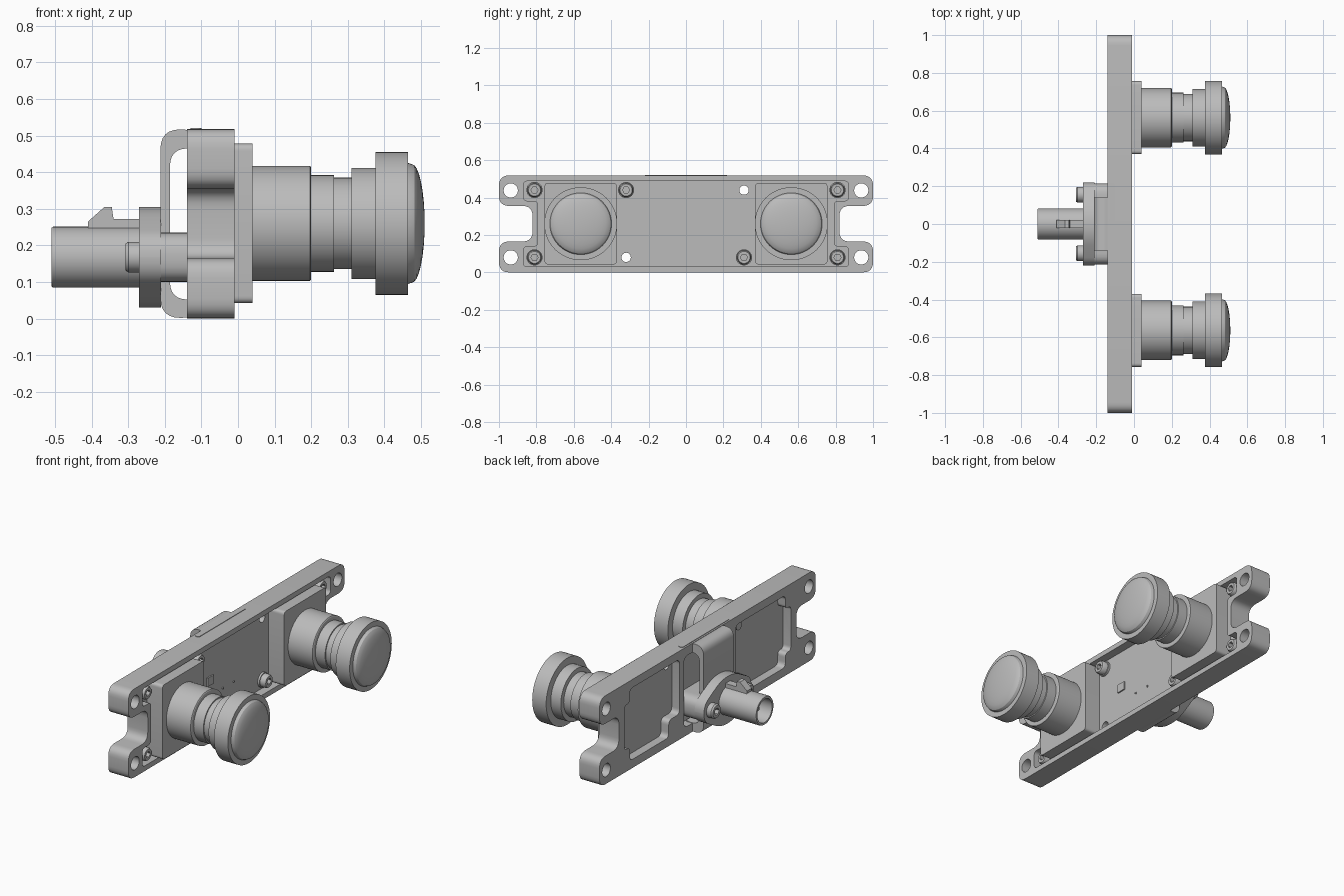
import bpy, bmesh, math
from mathutils import Vector

if "Cube" in bpy.data.objects:
    bpy.data.objects.remove(bpy.data.objects["Cube"], do_unlink=True)

grey = bpy.data.materials.new("plain_grey")
grey.use_nodes = True
grey.diffuse_color = (0.5, 0.5, 0.5, 1)
grey.node_tree.nodes["Principled BSDF"].inputs["Base Color"].default_value = (0.5, 0.5, 0.5, 1)


def finish(name, bm):
    bmesh.ops.recalc_face_normals(bm, faces=bm.faces[:])
    mesh = bpy.data.meshes.new(name)
    bm.to_mesh(mesh)
    bm.free()
    mesh.materials.append(grey)
    ob = bpy.data.objects.new(name, mesh)
    bpy.context.collection.objects.link(ob)
    return ob


def select(ob):
    bpy.ops.object.select_all(action='DESELECT')
    ob.select_set(True)
    bpy.context.view_layer.objects.active = ob


def smooth(ob):
    select(ob)
    bpy.ops.object.shade_smooth_by_angle(angle=math.radians(30))
    return ob


def rounded(points, radius, steps=6):
    """Round every corner of a closed outline."""
    out, n = [], len(points)
    for i in range(n):
        v = Vector(points[i])
        a, b = Vector(points[i - 1]) - v, Vector(points[(i + 1) % n]) - v
        r = min(radius, a.length * 0.49, b.length * 0.49)
        a, b = v + a.normalized() * r, v + b.normalized() * r
        for k in range(steps + 1):
            t = k / steps
            out.append(a * (1 - t) ** 2 + v * 2 * t * (1 - t) + b * t * t)
    return out


def prism(name, outline, lo, hi, axis="x"):
    """Extrude an outline: (y, z) along x, (x, z) along y or (x, y) along z."""
    place = {"x": lambda p, d: (d, p[0], p[1]), "y": lambda p, d: (p[0], d, p[1]),
             "z": lambda p, d: (p[0], p[1], d)}[axis]
    bm = bmesh.new()
    low = [bm.verts.new(place(p, lo)) for p in outline]
    high = [bm.verts.new(place(p, hi)) for p in outline]
    bm.faces.new(low)
    bm.faces.new(high)
    for i in range(len(low)):
        j = (i + 1) % len(low)
        bm.faces.new((low[i], low[j], high[j], high[i]))
    return finish(name, bm)


def rect(a0, a1, b0, b1):
    return [(a0, b0), (a1, b0), (a1, b1), (a0, b1)]


def circle(y, z, r, n=32):
    return [(y + r * math.cos(2 * math.pi * i / n), z + r * math.sin(2 * math.pi * i / n))
            for i in range(n)]


def lathe(name, profile, y, z, n=64):
    """Turn an (x, radius) profile about an axis parallel to x."""
    bm = bmesh.new()
    rings = []
    for x, r in profile:
        if r == 0:
            rings.append([bm.verts.new((x, y, z))])
        else:
            rings.append([bm.verts.new((x, p[0], p[1])) for p in circle(y, z, r, n)])
    for a, b in zip(rings, rings[1:]):
        for i in range(n):
            j = (i + 1) % n
            quad = [a[i % len(a)], a[j % len(a)], b[j % len(b)], b[i % len(b)]]
            bm.faces.new(list(dict.fromkeys(quad)))
    return smooth(finish(name, bm))


def cut(ob, cutters):
    for c in cutters:
        mod = ob.modifiers.new("cut", 'BOOLEAN')
        mod.operation, mod.solver, mod.object = 'DIFFERENCE', 'EXACT', c
        select(ob)
        bpy.ops.object.modifier_apply(modifier=mod.name)
        bpy.data.objects.remove(c, do_unlink=True)
    return smooth(ob)


def eared(y_in, y_out, z0, z1, z2, z3):
    """Long outline with a notch in both ends."""
    half = [(y_out, z0), (y_out, z1), (y_in, z1), (y_in, z2), (y_out, z2), (y_out, z3)]
    return half + [(-y, z) for y, z in reversed(half)]


# Mounting plate with front recess, rear pockets and through holes
floor, web_back, back = -0.06, -0.09, -0.14
plate = prism("mounting_plate", rounded(eared(0.82, 1, 0, 0.165, 0.355, 0.518), 0.055), back, -0.01)
cutters = [prism("recess", rounded(eared(0.79, 0.87, 0.03, 0.138, 0.382, 0.488), 0.025), floor, 0.1)]
for s in (-1, 1):
    pocket = [(s * 0.26, 0.15), (s * 0.36, 0.15), (s * 0.36, 0.05), (s * 0.72, 0.05), (s * 0.72, 0.13),
              (s * 0.77, 0.13), (s * 0.77, 0.39), (s * 0.72, 0.39), (s * 0.72, 0.47), (s * 0.26, 0.47)]
    cutters.append(prism("pocket", rounded(pocket, 0.03), -0.3, web_back))
    for z in (0.08, 0.438):
        cutters.append(prism("ear_hole", circle(s * 0.937, z, 0.038), -0.3, 0.1))
cutters.append(prism("middle_pocket", rounded(rect(-0.22, 0.22, 0.05, 0.465), 0.04), -0.3, web_back))
for y, z in ((0.31, 0.44), (-0.32, 0.08)):
    cutters.append(prism("dowel_hole", circle(y, z, 0.025, 24), -0.3, 0.1))
cut(plate, cutters)

# Small sensor window and pin holes on the recess floor
prism("sensor_frame", rect(-0.205, -0.15, 0.235, 0.285), floor - 0.01, floor + 0.008)
for y in (-0.055, 0.045):
    prism("pin", circle(y, 0.17, 0.006, 12), floor - 0.01, floor + 0.005)


# Socket head screws
def screw(name, x0, x1, y, z, r):
    """Head from x0 (seat) to x1 (top) with a hexagonal socket."""
    d = x1 - x0
    head = lathe(name, [(x0, 0), (x0, r), (x1 - d * 0.2, r), (x1, r * 0.85), (x1, 0)], y, z, 32)
    cut(head, [prism("socket", circle(y, z, r * 0.5, 6), x0 + d * 0.4, x1 + d)])


spots = [(y, z) for y in (-0.81, 0.81) for z in (0.08, 0.44)] + [(-0.32, 0.44), (0.31, 0.08)]
for y, z in spots:
    screw("plate_screw", floor - 0.005, -0.015, y, z, 0.038)
    lathe("screw_washer", [(floor, 0), (floor, 0.043), (floor + 0.012, 0.043), (floor + 0.012, 0)], y, z, 32)
    lathe("screw_tip", [(web_back + 0.005, 0), (web_back + 0.005, 0.026), (web_back - 0.03, 0.026),
                        (web_back - 0.03, 0)], y, z, 24)

# Lens holders and lenses
axis_z = 0.26
barrel = [(0.03, 0), (0.03, 0.157), (0.197, 0.157), (0.2, 0.152), (0.2, 0.132), (0.262, 0.132),
          (0.262, 0.125), (0.31, 0.125), (0.31, 0.152), (0.375, 0.152), (0.375, 0.195),
          (0.465, 0.195), (0.465, 0.165)]
dome = [(0.475 + 0.035 * math.sin(t), 0.162 * math.cos(t)) for t in
        [math.pi / 2 * i / 8 for i in range(8)]] + [(0.51, 0)]
for side, s in (("right", -1), ("left", 1)):
    y = s * 0.563
    smooth(prism(side + "_lens_holder", rounded(rect(y - 0.193, y + 0.193, 0.042, 0.478), 0.02),
                 floor - 0.01, 0.04))
    lathe(side + "_lens", barrel + dome, y, axis_z)

# Seal strips let into the long edges of the plate
for z0, z1 in ((0.51, 0.521), (0, 0.006)):
    smooth(prism("edge_strip", rounded(rect(-0.13, -0.1, -0.22, 0.22), 0.014), z0, z1, "z"))

# Rear bridge bracket: a bent band joined to the plate at top and bottom
outer = rounded([(-0.14, 0), (-0.212, 0), (-0.212, 0.518), (-0.14, 0.518)], 0.07)
outer = [(-0.1, 0.002), (-0.212, 0.002), (-0.212, 0.517), (-0.1, 0.517)]
inner = [(-0.08, 0.052), (-0.186, 0.052), (-0.186, 0.465), (-0.08, 0.465)]
bridge = prism("rear_bridge", rounded(outer, 0.085), -0.14, 0.14, "y")
cut(bridge, [prism("opening", rounded(inner, 0.05), -0.3, 0.3, "y")])

# Connector body, flange and socket
cz = 0.168
smooth(prism("connector_base", rounded(rect(-0.215, 0.215, 0.1, 0.235), 0.06), -0.215, web_back + 0.005))
diamond = [(-0.22, cz - 0.05), (-0.06, 0.03), (0.06, 0.03), (0.22, cz - 0.05),
           (0.22, cz + 0.05), (0.06, 0.305), (-0.06, 0.305), (-0.22, cz + 0.05)]
smooth(prism("connector_flange", rounded(diamond, 0.06), -0.27, -0.21))
lathe("connector_tube", [(-0.25, 0), (-0.25, 0.083), (-0.505, 0.083), (-0.51, 0.08), (-0.51, 0.068),
                         (-0.33, 0.068), (-0.33, 0)], 0, cz, 48)
lathe("centre_contact", [(-0.32, 0), (-0.32, 0.018), (-0.46, 0.018), (-0.47, 0.01), (-0.47, 0)], 0, cz, 24)
latch = [(-0.41, 0.235), (-0.41, 0.265), (-0.365, 0.305), (-0.345, 0.305), (-0.34, 0.272),
         (-0.265, 0.272), (-0.265, 0.235)]
prism("connector_latch", latch, -0.022, 0.022, "y")
for y in (-0.155, 0.155):
    screw("flange_screw", -0.265, -0.308, y, cz, 0.042)
